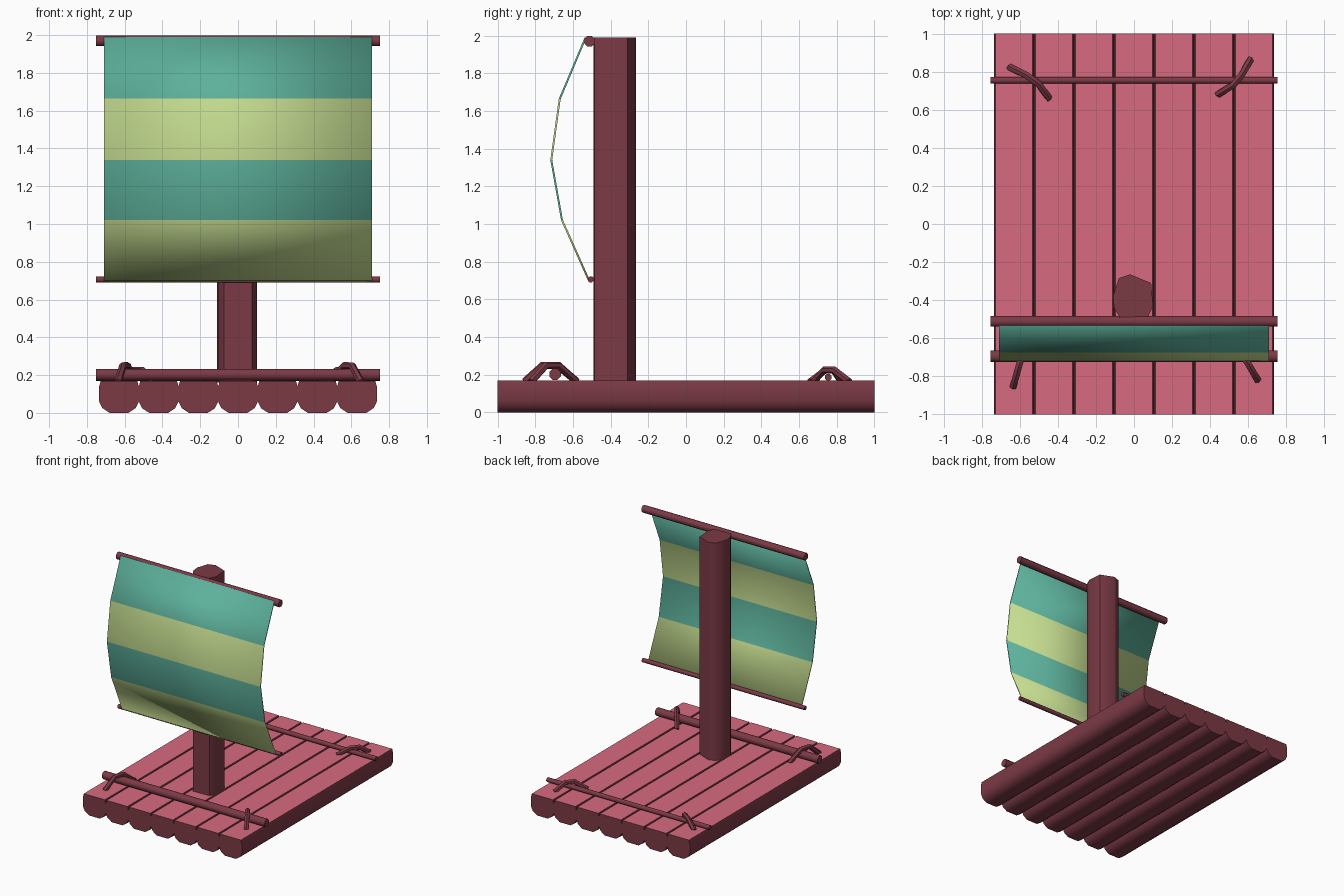
import bpy, bmesh, math
from mathutils import Vector

if "Cube" in bpy.data.objects:
    bpy.data.objects.remove(bpy.data.objects["Cube"])


def material(name, rgb):
    m = bpy.data.materials.new(name)
    m.diffuse_color = (*rgb, 1)
    m.use_nodes = True
    m.node_tree.nodes["Principled BSDF"].inputs["Base Color"].default_value = m.diffuse_color
    return m


WOOD = material("dark_wood", (0.20, 0.042, 0.06))
DECK = material("deck_pink", (0.68, 0.145, 0.215))
TEAL = material("sail_teal", (0.11, 0.44, 0.33))
LIME = material("sail_lime", (0.56, 0.72, 0.28))


def finish(name, bm, mats, angle=50):
    bmesh.ops.recalc_face_normals(bm, faces=bm.faces)
    me = bpy.data.meshes.new(name)
    bm.to_mesh(me)
    bm.free()
    for m in mats:
        me.materials.append(m)
    me.shade_smooth()
    me.set_sharp_from_angle(angle=math.radians(angle))
    ob = bpy.data.objects.new(name, me)
    bpy.context.collection.objects.link(ob)
    return ob


def loft(bm, rings, caps=True):
    """Bridge equal-sized rings of points into a closed tube."""
    vs = [[bm.verts.new(p) for p in r] for r in rings]
    n = len(vs[0])
    for a, b in zip(vs, vs[1:]):
        for i in range(n):
            j = (i + 1) % n
            bm.faces.new((a[i], a[j], b[j], b[i]))
    if caps:
        bm.faces.new(vs[0][::-1])
        bm.faces.new(vs[-1])


def tube(name, path, radius, sides=8):
    """Round bar following a path of points."""
    pts = [Vector(p) for p in path]
    side = (pts[-1] - pts[0]).cross(Vector((0, 0, 1))).normalized()
    rings = []
    for i, p in enumerate(pts):
        t = (pts[min(i + 1, len(pts) - 1)] - pts[max(i - 1, 0)]).normalized()
        up = side.cross(t)
        rings.append([p + radius * (math.cos(a) * side + math.sin(a) * up)
                      for a in (math.tau * (k + 0.5) / sides for k in range(sides))])
    bm = bmesh.new()
    loft(bm, rings)
    return finish(name, bm, [WOOD])


# Deck logs: flat pink top, rounded dark underside
log_profile = [(-0.097, 0.17), (-0.105, 0.14), (-0.105, 0.06), (-0.088, 0.025), (-0.05, 0),
               (0.05, 0), (0.088, 0.025), (0.105, 0.06), (0.105, 0.14), (0.097, 0.17)]
for i in range(7):
    cx = (i - 3) * 0.21
    bm = bmesh.new()
    loft(bm, [[(cx + x, y, z) for x, z in log_profile] for y in (-1, 1)])
    bmesh.ops.recalc_face_normals(bm, faces=bm.faces)
    for f in bm.faces:
        f.material_index = int(f.normal.z > 0.9)
    finish(f"deck_log_{i + 1}", bm, [WOOD, DECK])

# Mast: slightly irregular trunk
mast = [(-0.11, -0.38), (-0.08, -0.285), (-0.02, -0.265), (0.09, -0.31), (0.1, -0.43),
        (0.075, -0.485), (-0.075, -0.49), (-0.105, -0.44)]
bm = bmesh.new()
loft(bm, [[(x, y, z) for x, y in mast] for z in (0.16, 1.99)])
finish("mast", bm, [WOOD], 60)

# Sail yards and deck crossbars
for name, y, z, r in (("top_yard", -0.512, 1.97, 0.03), ("bottom_yard", -0.505, 0.706, 0.017),
                      ("front_crossbar", -0.695, 0.203, 0.033), ("back_crossbar", 0.755, 0.187, 0.019)):
    tube(name, [(-0.753, y, z), (0.753, y, z)], r)

# Billowing striped sail, thin solid
sail = [(-0.538, 1.99), (-0.675, 1.665), (-0.72, 1.34), (-0.663, 1.02), (-0.517, 0.693)]
bm = bmesh.new()
rows = [[bm.verts.new((x, y, z)) for x in (-0.71, 0.71)] for y, z in sail]
for i, (a, b) in enumerate(zip(rows, rows[1:])):
    bm.faces.new((a[0], b[0], b[1], a[1])).material_index = i % 2
ob = finish("sail", bm, [TEAL, LIME], 10)
mod = ob.modifiers.new("thickness", "SOLIDIFY")
mod.thickness = 0.01
mod.offset = -1 if ob.data.polygons[0].normal.y < 0 else 1


# Lashings arching over the crossbars
def lashing(name, start, bend, end, top):
    s, b, e = (Vector(p) for p in (start, bend, end))
    flat = [(s, 0.165), (s.lerp(b, 0.65), top), (b.lerp(e, 0.2), top), (e, 0.165)]
    tube(name, [(p.x, p.y, z) for p, z in flat], 0.02, 6)


lashing("front_left_lashing", (-0.635, -0.855), (-0.595, -0.71), (-0.55, -0.58), 0.25)
lashing("front_right_lashing", (0.65, -0.82), (0.58, -0.70), (0.49, -0.58), 0.25)
lashing("back_left_lashing", (-0.655, 0.825), (-0.52, 0.76), (-0.445, 0.66), 0.225)
lashing("back_right_lashing", (0.612, 0.865), (0.545, 0.745), (0.44, 0.68), 0.225)
